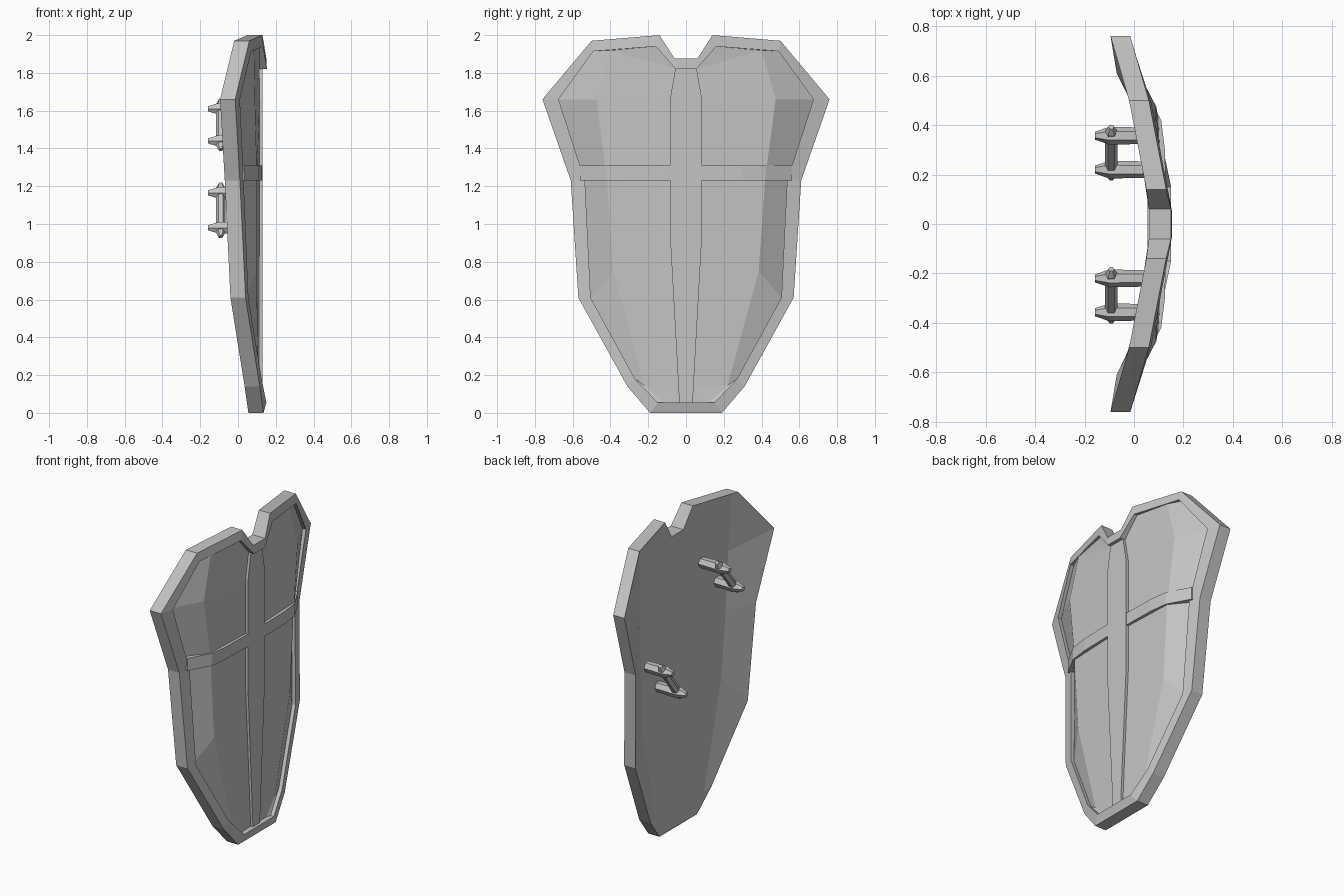
import bpy, bmesh, math
from mathutils import Vector

if "Cube" in bpy.data.objects:
    bpy.data.objects.remove(bpy.data.objects["Cube"])

steel = bpy.data.materials.new("plain_grey")
steel.diffuse_color = (0.55, 0.55, 0.55, 1)
steel.use_nodes = True
steel.node_tree.nodes["Principled BSDF"].inputs["Base Color"].default_value = steel.diffuse_color


def finish(name, bm):
    bmesh.ops.remove_doubles(bm, verts=bm.verts, dist=0.0005)
    bmesh.ops.dissolve_degenerate(bm, edges=bm.edges, dist=0.0005)
    bmesh.ops.recalc_face_normals(bm, faces=bm.faces)
    me = bpy.data.meshes.new(name)
    bm.to_mesh(me)
    bm.free()
    me.materials.append(steel)
    ob = bpy.data.objects.new(name, me)
    bpy.context.collection.objects.link(ob)
    return ob


def face(bm, vs):
    try:
        bm.faces.new(vs)
    except ValueError:
        pass


def both_sides(half):
    """Half loop (x, y, z) from top notch to foot, mirrored to a closed loop."""
    return half + [(x, -y, z) for x, y, z in reversed(half)]


def shift(half, dx):
    return [(x + dx, y, z) for x, y, z in half]


# Shield body: nested loops from the back centre, round the rim, to the front centre
outer = [(.15, .06, 1.875), (.13, .14, 2.0), (.06, .5, 1.97), (-.015, .76, 1.66),
         (.01, .61, 1.23), (.04, .57, .61), (.115, .31, .14), (.135, .19, 0)]
inner = [(.153, .055, 1.82), (.133, .16, 1.94), (.07, .49, 1.915), (.01, .675, 1.66),
         (.03, .535, 1.23), (.055, .505, .61), (.125, .27, .18), (.15, .15, .055)]
fold = [(.12, .055, 1.82), (.112, .16, 1.94), (.085, .4, 1.92), (.09, .475, 1.66),
        (.1, .42, 1.25), (.1, .385, .75), (.107, .22, .145), (.118, .12, .055)]
back_fold = [(.07, .06, 1.875), (.05, .14, 2.0), (.0, .46, 1.972), (.015, .45, 1.6),
             (.02, .43, 1.23), (.03, .4, .8), (.045, .25, .13), (.055, .15, 0)]


def column(half, x):
    return [(x, half[0][1], min(z, half[0][2])) for _, _, z in half]


bm = bmesh.new()
loops = [column(back_fold, .06), back_fold, shift(outer, -.08), outer, inner,
         shift(inner, -.024), fold, column(fold, .115)]
rings = [[bm.verts.new(p) for p in both_sides(h)] for h in loops]
for a, b in zip(rings, rings[1:]):
    for i in range(16):
        j = (i + 1) % 16
        face(bm, (a[i], a[j], b[j], b[i]))
for r in (rings[0], rings[-1]):
    for i in range(7):
        face(bm, (r[i], r[i + 1], r[14 - i], r[15 - i]))
finish("shield_body", bm)


# Raised cross bands on the front
def band(name, pairs, depth=.035):
    bm = bmesh.new()
    rows = []
    for p, q in pairs:
        p, q = Vector(p), Vector(q)
        d = Vector((depth, 0, 0))
        rows.append([bm.verts.new(v) for v in (p, q, q - d, p - d)])
    for a, b in zip(rows, rows[1:]):
        for i in range(4):
            j = (i + 1) % 4
            bm.faces.new((a[i], a[j], b[j], b[i]))
    bm.faces.new(rows[0])
    bm.faces.new(rows[-1])
    finish(name, bm)


band("upright_band", [((.131, -w, z), (.131, w, z)) for w, z in
                      ((.055, 1.83), (.085, 1.66), (.085, .95), (.035, .045))])
for s, side in ((1, "right"), (-1, "left")):
    band("cross_band_" + side, [((x, s * y, 1.23), (x, s * y, 1.31)) for x, y in
                                ((.13, .08), (.125, .3), (.11, .42), (.033, .56))])


# Grips on the back: two pointed posts joined by a bar
def rod(name, start, direction, profile):
    """Six-sided rod with (distance, radius) stations along a direction."""
    bm = bmesh.new()
    rot = Vector(direction).to_track_quat('Z', 'Y')
    rows = []
    for d, r in profile:
        rows.append([bm.verts.new(Vector(start) + rot @ Vector(
            (r * math.cos(k * math.pi / 3), r * math.sin(k * math.pi / 3), d)))
            for k in range(6)])
    for a, b in zip(rows, rows[1:]):
        for i in range(6):
            j = (i + 1) % 6
            bm.faces.new((a[i], a[j], b[j], b[i]))
    bm.faces.new(rows[0])
    bm.faces.new(rows[-1])
    finish(name, bm)


for label, high, low in (("upper", (-.22, 1.61), (-.357, 1.44)),
                         ("lower", (.357, 1.165), (.22, .98))):
    for n, (y, z) in (("high", high), ("low", low)):
        rod(f"{label}_grip_post_{n}", (.06, y, z), (-1, 0, 0),
            [(0, .033), (.16, .036), (.218, .016)])
    a, b = Vector((-.092, *high)), Vector((-.092, *low))
    length = (b - a).length
    rod(label + "_grip_bar", a, b - a,
        [(-.06, .012), (-.03, .025), (length + .03, .025), (length + .06, .012)])
